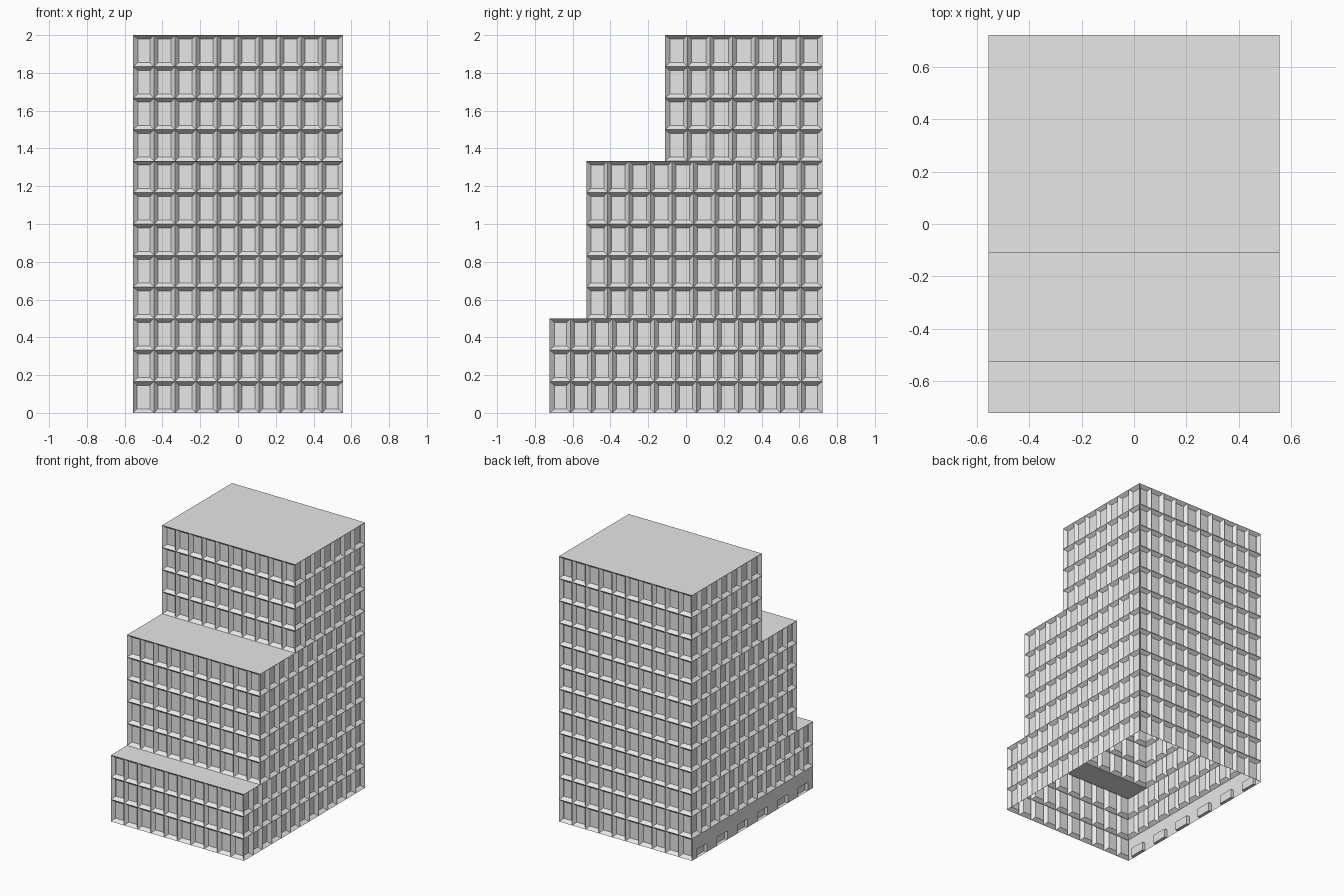
import bpy
import bmesh
from mathutils import Vector

cube = bpy.data.objects.get("Cube")
if cube:
    bpy.data.objects.remove(cube, do_unlink=True)

HALF_W = 5 / 9        # half width
BACK = 0.722          # back wall y
STOREY = 1 / 6        # storey height
BAY = 1 / 9           # window spacing
FRAME = 0.021         # wall margin around each window
RECESS = -0.025       # depth of the window reveals

concrete = bpy.data.materials.new("light_grey_concrete")
concrete.diffuse_color = (0.8, 0.8, 0.8, 1)
concrete.use_nodes = True
shader = concrete.node_tree.nodes["Principled BSDF"]
shader.inputs["Base Color"].default_value = (0.8, 0.8, 0.8, 1)


def finish(name, bm):
    mesh = bpy.data.meshes.new(name)
    bm.to_mesh(mesh)
    bm.free()
    mesh.materials.append(concrete)
    obj = bpy.data.objects.new(name, mesh)
    bpy.context.scene.collection.objects.link(obj)


def spaced(start, end, count):
    return [start + (end - start) * i / count for i in range(count + 1)]


def wall(name, origin, along, us, zs, recessed, frame):
    """Grid of cells facing along x up; cells picked by the rule are recessed."""
    bm = bmesh.new()
    origin, along = Vector(origin), Vector(along)
    grid = [[bm.verts.new(origin + along * u + Vector((0, 0, z))) for u in us]
            for z in zs]
    picked = []
    for r in range(len(zs) - 1):
        for c in range(len(us) - 1):
            face = bm.faces.new((grid[r][c], grid[r][c + 1],
                                 grid[r + 1][c + 1], grid[r + 1][c]))
            if recessed(r, c):
                picked.append(face)
    bm.normal_update()
    bmesh.ops.inset_individual(bm, faces=picked, thickness=frame, depth=RECESS,
                               use_even_offset=True)
    finish(name, bm)


def window_wall(name, origin, along, length, low, high):
    columns = int(length / BAY + 0.01)
    wall(name, origin, along, spaced(0, length, columns),
         [STOREY * s for s in range(low, high + 1)], lambda r, c: True, FRAME)


def roof(name, y0, y1, z):
    bm = bmesh.new()
    bm.faces.new([bm.verts.new(p) for p in (
        (-HALF_W, y0, z), (HALF_W, y0, z), (HALF_W, y1, z), (-HALF_W, y1, z))])
    finish(name, bm)


# Stepped tiers: name, front y, next tier's front y, first and last storey
tiers = [("lower", -BACK, -0.528, 0, 3),
         ("middle", -0.528, -0.111, 3, 8),
         ("upper", -0.111, BACK, 8, 12)]

for name, front, setback, low, high in tiers:
    depth = BACK - front
    window_wall(name + "_front_wall", (-HALF_W, front, 0), (1, 0, 0),
                2 * HALF_W, low, high)
    window_wall(name + "_left_wall", (HALF_W, front, 0), (0, 1, 0),
                depth, low, high)
    # The ground storey on the right side is a plain wall with doors
    window_wall(name + "_right_wall", (-HALF_W, BACK, 0), (0, -1, 0),
                depth, max(low, 1), high)
    roof(name + "_roof", front, setback, high * STOREY)

window_wall("back_wall", (HALF_W, BACK, 0), (-1, 0, 0), 2 * HALF_W, 0, 12)

# Ground storey with a row of low door recesses
doors = 6
pitch = 2 * BACK / doors
edges = [0]
for i in range(doors):
    edges += [(i + 0.25) * pitch, (i + 0.75) * pitch]
edges.append(2 * BACK)
wall("right_ground_wall", (-HALF_W, BACK, 0), (0, -1, 0), edges,
     [0, 0.065, STOREY], lambda r, c: r == 0 and c % 2 == 1, 0.0)
